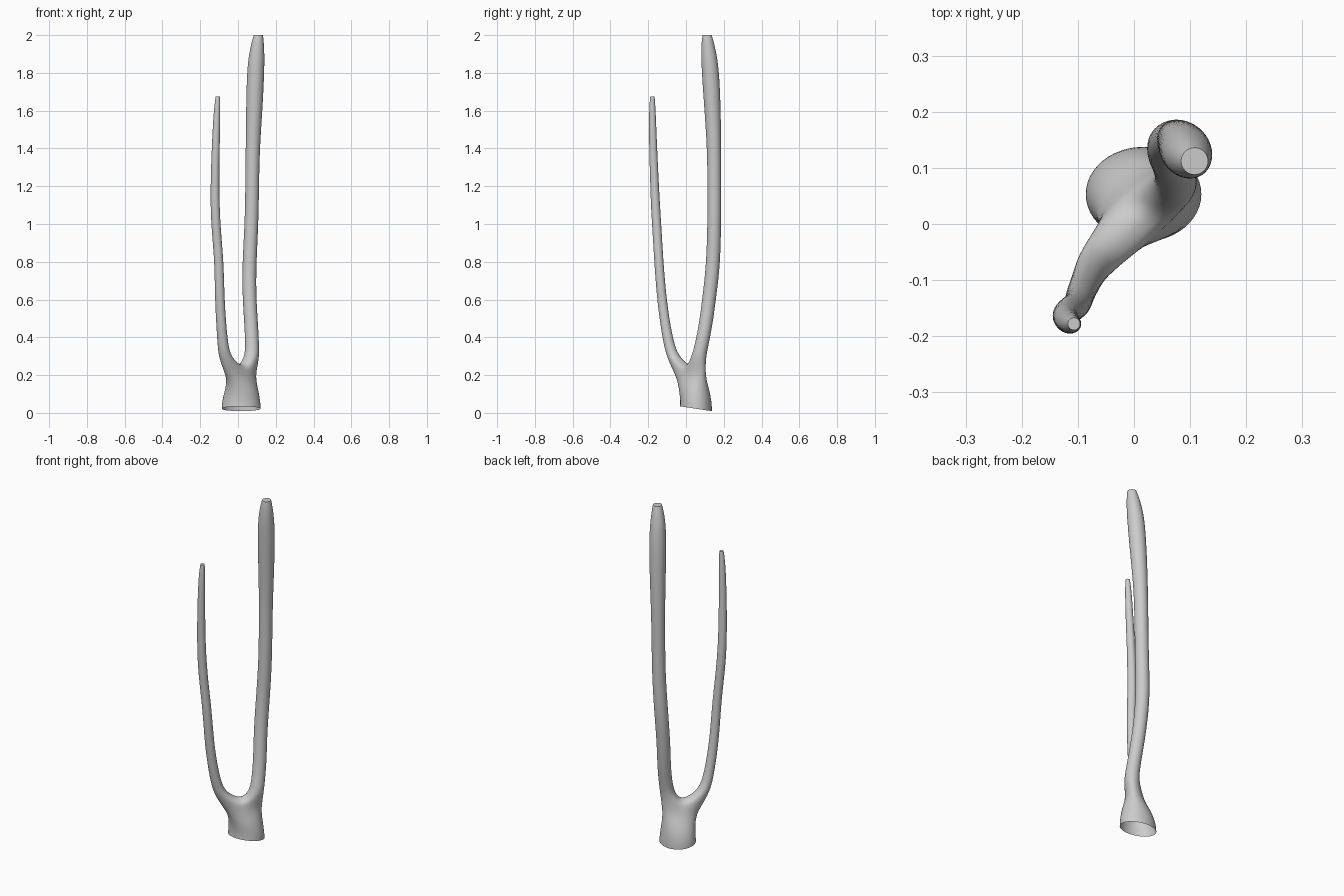
import bpy, bmesh, math

if "Cube" in bpy.data.objects:
    bpy.data.objects.remove(bpy.data.objects["Cube"])

bm = bmesh.new()
D = math.pi / 4          # fork direction: from thin prong to thick prong


def ring(cx, cy, z, a, b, n, squash=1.0, tilt=0.0, start=D):
    """Ring of n verts; a along the fork direction, b across it."""
    k = 2 / 3 + math.cos(2 * math.pi / n) / 3      # subdivision shrink
    verts = []
    for i in range(n):
        t = 2 * math.pi * i / n + start - D
        u, v = a / k * math.cos(t), b / k * math.sin(t)
        x = u * math.cos(D) - v * math.sin(D)
        y = (u * math.sin(D) + v * math.cos(D)) * squash
        verts.append(bm.verts.new((cx + x, cy + y, z + tilt * y)))
    return verts


def bridge(lo, hi):
    n = len(lo)
    for i in range(n):
        j = (i + 1) % n
        bm.faces.new((lo[i], lo[j], hi[j], hi[i]))


# Flared, open socket: cx, cy, z, a, b, squash, tilt
socket = [
    (.017, .053, .022, .103, .103, .82, -.15),
    (.017, .053, .060, .101, .101, .82, -.08),
    (.019, .045, .115, .093, .086, .90, 0),
    (.019, .032, .170, .092, .060, 1, 0),
    (.012, .020, .215, .108, .048, 1, 0),
]
prev = None
for cx, cy, z, a, b, s, t in socket:
    cur = ring(cx, cy, z, a, b, 12, s, t)
    if prev:
        bridge(prev, cur)
    prev = cur
fork = prev

# Saddle verts between the two prongs
p, q = fork[3].co, fork[9].co
saddle = []
for f, z in ((.25, .235), (.5, .247), (.75, .235)):
    c = p.lerp(q, f)
    c.z = z
    saddle.append(bm.verts.new(c))

# Prong centre lines: x, y, z, radius
thick = [
    (.074, .066, .29, .039), (.075, .083, .36, .036), (.070, .105, .47, .036),
    (.060, .123, .61, .036), (.059, .144, .78, .037), (.072, .150, 1.0, .036),
    (.075, .150, 1.2, .036), (.078, .149, 1.4, .037), (.086, .141, 1.6, .043),
    (.093, .130, 1.8, .046), (.099, .121, 1.9, .041), (.105, .114, 1.97, .031),
    (.108, .112, 2.0, .024),
]
thin = [
    (-.068, -.066, .29, .033), (-.080, -.090, .36, .028), (-.089, -.110, .47, .026),
    (-.097, -.129, .61, .025), (-.100, -.144, .80, .024), (-.115, -.153, .96, .024),
    (-.122, -.162, 1.1, .024), (-.122, -.168, 1.25, .022), (-.118, -.174, 1.4, .021),
    (-.112, -.178, 1.58, .018), (-.108, -.178, 1.65, .014), (-.107, -.178, 1.675, .011),
]
crease = bm.edges.layers.float.new("crease_edge")
for path, loop, turn in (
    (thick, [fork[i % 12] for i in range(-3, 4)] + saddle, 0),
    (thin, [fork[i] for i in range(3, 10)] + saddle[::-1], math.pi),
):
    start = D + turn - 3 * math.radians(36)
    for x, y, z, r in path:
        cur = ring(x, y, z, r, r, 10, start=start)
        bridge(loop, cur)
        loop = cur
    cap = bm.faces.new(loop)
    for e in cap.edges:
        e[crease] = 1.0

bmesh.ops.recalc_face_normals(bm, faces=bm.faces)
me = bpy.data.meshes.new("forked_stem")
bm.to_mesh(me)
bm.free()
ob = bpy.data.objects.new("forked_stem", me)
bpy.context.collection.objects.link(ob)
bpy.context.view_layer.objects.active = ob
ob.select_set(True)
sub = ob.modifiers.new("smooth_surface", 'SUBSURF')
sub.levels = sub.render_levels = 2
bpy.ops.object.modifier_apply(modifier=sub.name)
bpy.ops.object.shade_smooth_by_angle(angle=math.radians(40))
